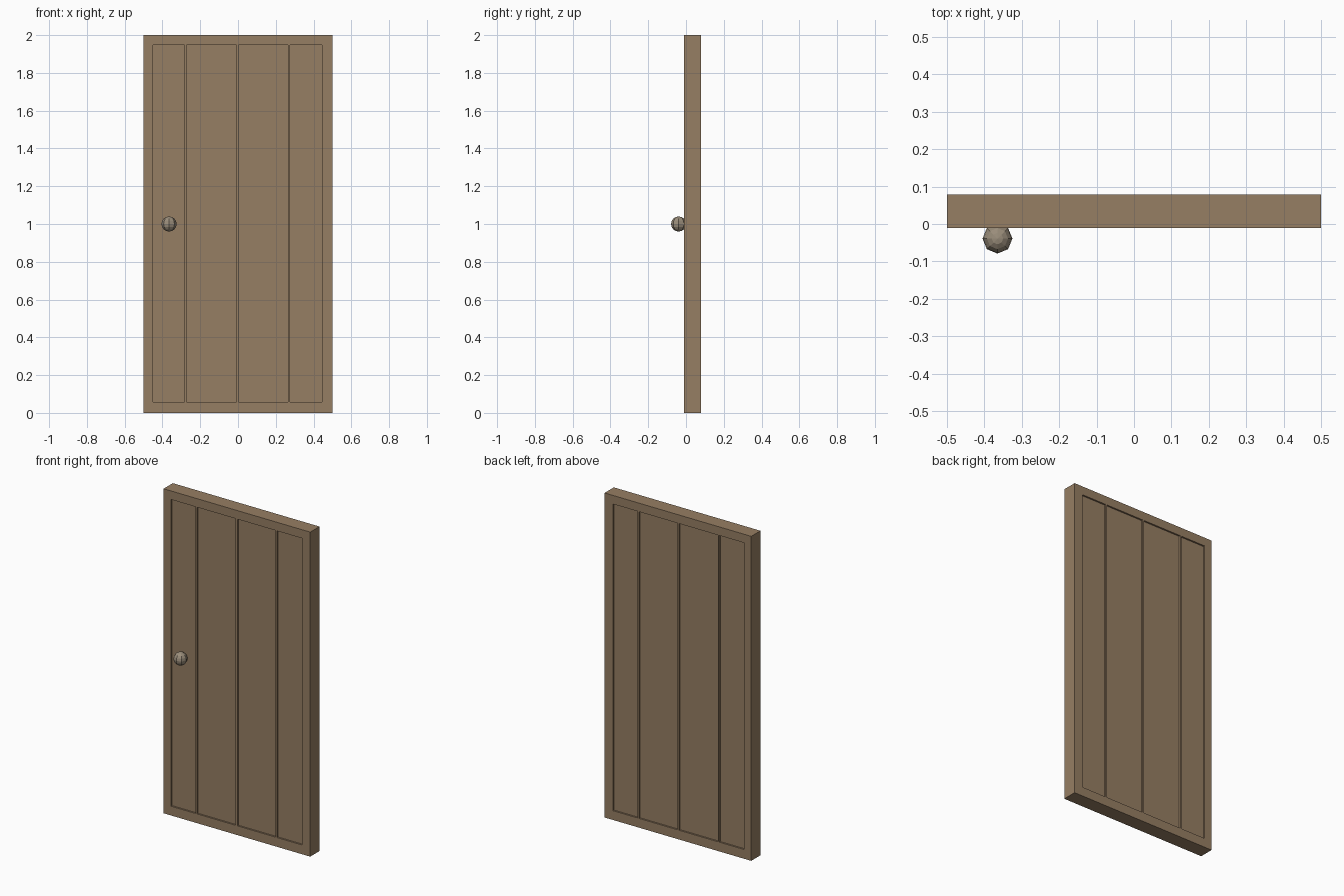
import bpy, bmesh

if "Cube" in bpy.data.objects:
    bpy.data.objects.remove(bpy.data.objects["Cube"])

Y_FRONT, Y_BACK = -0.011, 0.079
RECESS = 0.01


def material(name, color):
    m = bpy.data.materials.new(name)
    m.diffuse_color = (*color, 1)
    m.use_nodes = True
    m.node_tree.nodes["Principled BSDF"].inputs["Base Color"].default_value = m.diffuse_color
    return m


def add_object(name, bm, mat):
    bmesh.ops.recalc_face_normals(bm, faces=bm.faces)
    mesh = bpy.data.meshes.new(name)
    bm.to_mesh(mesh)
    bm.free()
    mesh.materials.append(mat)
    ob = bpy.data.objects.new(name, mesh)
    bpy.context.collection.objects.link(ob)
    return ob


wood = material("brown wood", (0.305, 0.209, 0.125))
metal = material("dull metal", (0.32, 0.265, 0.195))

# Door slab: a grid of cells on each face, with the panel cells sunk inward
xs = [-0.5, -0.45, -0.282, -0.272, -0.008, 0.003, 0.265, 0.274, 0.444, 0.5]
zs = [0, 0.057, 1.947, 2]
bm = bmesh.new()
panels = []
for y in (Y_FRONT, Y_BACK):
    grid = [[bm.verts.new((x, y, z)) for z in zs] for x in xs]
    for i in range(len(xs) - 1):
        for k in range(len(zs) - 1):
            corners = [grid[i][k], grid[i + 1][k], grid[i + 1][k + 1], grid[i][k + 1]]
            face = bm.faces.new(corners if y == Y_FRONT else corners[::-1])
            if k == 1 and i % 2 == 1:
                panels.append(face)

# Outer edges joining the front to the back
bmesh.ops.bridge_loops(bm, edges=[e for e in bm.edges if e.is_boundary])

# Recessed panels
for face in panels:
    step = RECESS if face.calc_center_median().y < 0 else -RECESS
    new = bmesh.ops.extrude_discrete_faces(bm, faces=[face])["faces"]
    for v in new[0].verts:
        v.co.y += step
add_object("door_slab", bm, wood)

# Faceted round knob on the front
bm = bmesh.new()
bmesh.ops.create_uvsphere(bm, u_segments=8, v_segments=8, radius=0.04)
knob = add_object("door_knob", bm, metal)
knob.location = (-0.365, -0.039, 1.0)
